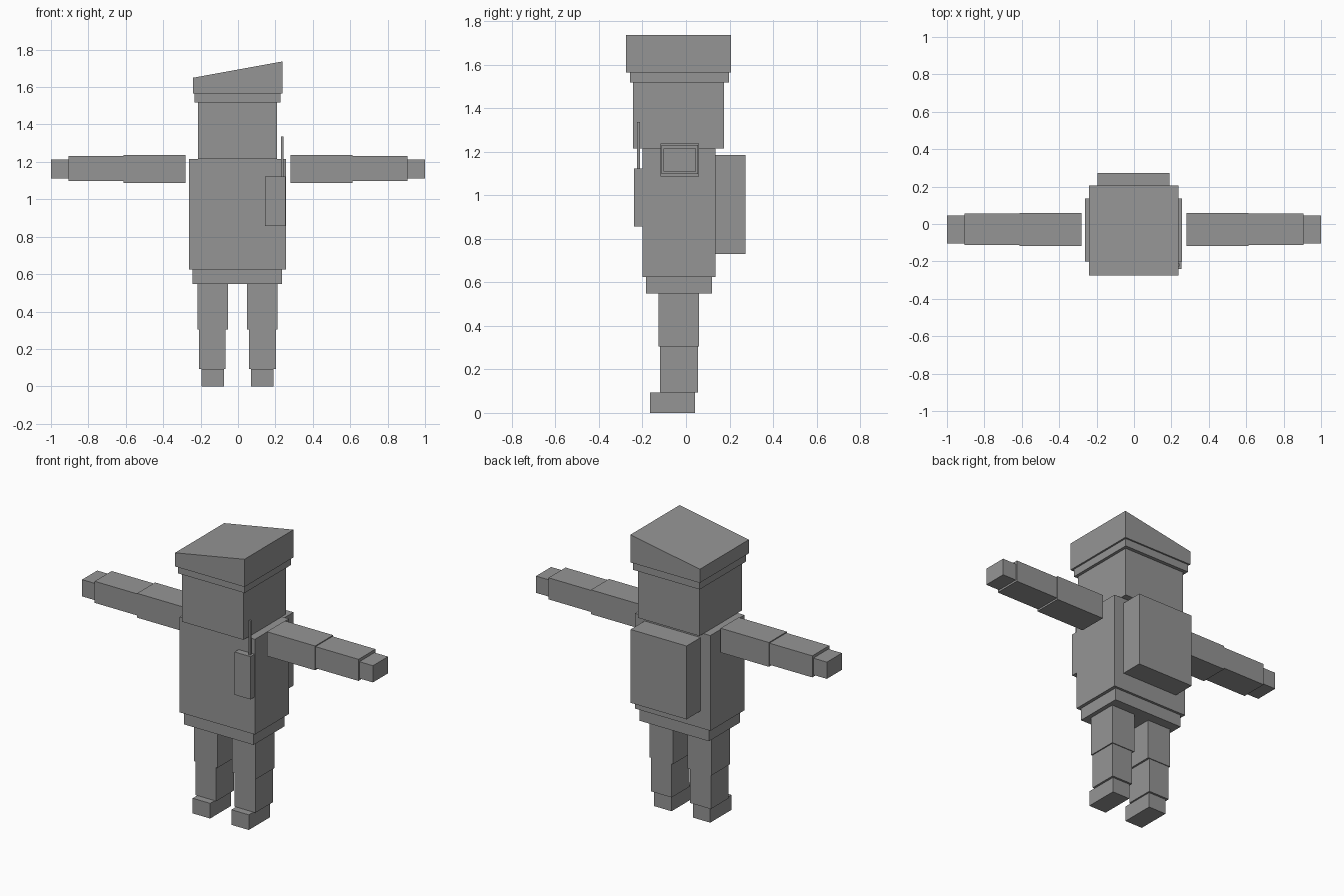
import bpy
import bmesh

cube = bpy.data.objects.get("Cube")
if cube:
    bpy.data.objects.remove(cube, do_unlink=True)

grey = bpy.data.materials.new("plain grey")
grey.use_nodes = True
colour = (0.3, 0.3, 0.3, 1)
grey.diffuse_color = colour
grey.node_tree.nodes["Principled BSDF"].inputs["Base Color"].default_value = colour


def box(name, xs, ys, zs, low_x_top=None):
    """Box between limits; low_x_top lowers the top edge on the -x side."""
    bm = bmesh.new()
    bmesh.ops.create_cube(bm, size=1)
    for v in bm.verts:
        sx, sy, sz = (c > 0 for c in v.co)
        v.co = (xs[sx], ys[sy], zs[sz])
        if low_x_top is not None and sz and not sx:
            v.co.z = low_x_top
    mesh = bpy.data.meshes.new(name)
    bm.to_mesh(mesh)
    bm.free()
    mesh.materials.append(grey)
    obj = bpy.data.objects.new(name, mesh)
    bpy.context.collection.objects.link(obj)
    return obj


def pair(name, xs, ys, zs, centre=0.0):
    """Matching boxes on the left (+x) and right (-x)."""
    box("left_" + name, xs, ys, zs)
    box("right_" + name, (2 * centre - xs[1], 2 * centre - xs[0]), ys, zs)


# Head and slanted hat
box("head", (-0.215, 0.208), (-0.243, 0.175), (1.216, 1.52))
box("hat_band", (-0.232, 0.226), (-0.258, 0.197), (1.518, 1.565))
box("hat_crown", (-0.24, 0.237), (-0.275, 0.207), (1.565, 1.737), low_x_top=1.65)

# Body
box("torso", (-0.262, 0.256), (-0.2, 0.135), (0.624, 1.216))
box("pelvis", (-0.242, 0.236), (-0.184, 0.12), (0.548, 0.624))
box("backpack", (-0.195, 0.19), (0.133, 0.273), (0.73, 1.186))

# Chest radio
box("radio", (0.145, 0.254), (-0.24, -0.198), (0.857, 1.123))
box("radio_antenna", (0.23, 0.242), (-0.226, -0.212), (1.12, 1.337))

# Arms
pair("upper_arm", (0.28, 0.612), (-0.117, 0.06), (1.087, 1.238))
pair("forearm", (0.612, 0.907), (-0.112, 0.055), (1.098, 1.232))
pair("hand", (0.907, 1.0), (-0.103, 0.045), (1.11, 1.214))

# Legs
pair("thigh", (0.048, 0.21), (-0.126, 0.06), (0.305, 0.55), -0.003)
pair("shin", (0.06, 0.203), (-0.12, 0.055), (0.093, 0.308), -0.003)
pair("foot", (0.07, 0.19), (-0.165, 0.042), (0, 0.094), -0.003)
